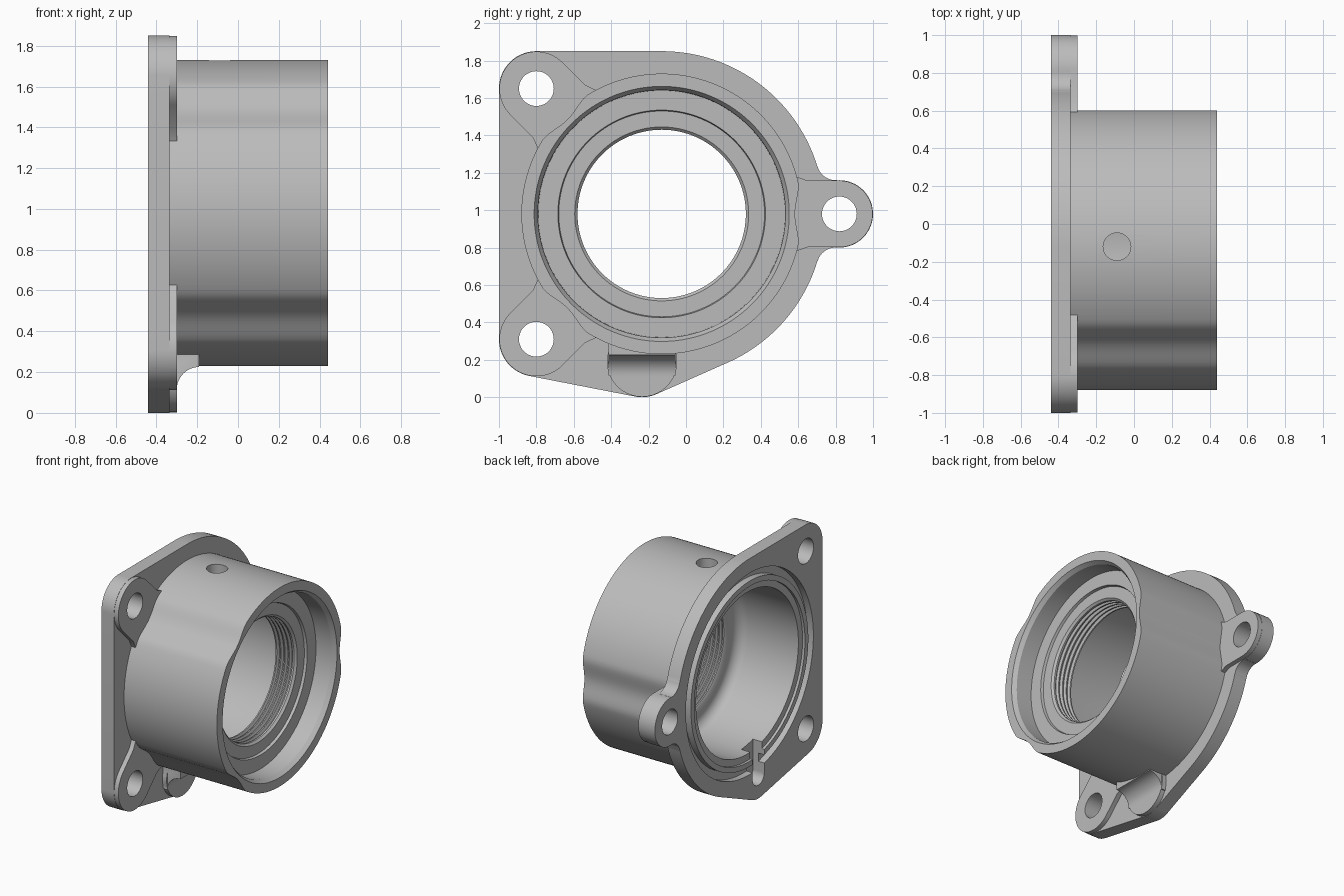
import bpy, bmesh, math
from mathutils import Vector

cube = bpy.data.objects.get("Cube")
if cube:
    bpy.data.objects.remove(cube, do_unlink=True)

metal = bpy.data.materials.new("plain_grey_metal")
metal.use_nodes = True
GREY = (0.5, 0.5, 0.5, 1)
metal.diffuse_color = GREY
metal.node_tree.nodes["Principled BSDF"].inputs["Base Color"].default_value = GREY

AXIS = (-0.13, 0.98)
BOLTS = [(-0.80, 1.65, 0.20), (-0.80, 0.31, 0.20), (0.82, 0.98, 0.18)]
BACK, WEB, PAD, RIM = -0.44, -0.335, -0.30, 0.44


def arc(c, r, a0, a1, n=20):
    angles = [math.radians(a0 + (a1 - a0) * i / n) for i in range(n + 1)]
    return [(c[0] + r * math.cos(a), c[1] + r * math.sin(a)) for a in angles]


def finish(bm, name):
    bmesh.ops.remove_doubles(bm, verts=bm.verts, dist=0.0005)
    bmesh.ops.recalc_face_normals(bm, faces=bm.faces)
    mesh = bpy.data.meshes.new(name)
    bm.to_mesh(mesh)
    bm.free()
    mesh.materials.append(metal)
    ob = bpy.data.objects.new(name, mesh)
    bpy.context.collection.objects.link(ob)
    return ob


def prism(name, pts, lo, hi, place=lambda a, b, t: (t, a, b)):
    """Extrude a closed outline from lo to hi; place maps it into space."""
    bm = bmesh.new()
    face = bm.faces.new([bm.verts.new(place(a, b, lo)) for a, b in pts])
    out = bmesh.ops.extrude_face_region(bm, geom=[face])
    move = Vector(place(0, 0, hi)) - Vector(place(0, 0, lo))
    moved = [v for v in out["geom"] if isinstance(v, bmesh.types.BMVert)]
    bmesh.ops.translate(bm, verts=moved, vec=move)
    # Keep the starting cap so the solid is closed
    if not face.is_valid:
        bm.faces.new([v for v in bm.verts if v not in moved])
    return finish(bm, name)


def lathe(name, profile, steps=128):
    """Spin (x, radius) points around the barrel axis."""
    bm = bmesh.new()
    verts = [bm.verts.new((x, AXIS[0], AXIS[1] + r)) for x, r in profile]
    edges = [bm.edges.new(p) for p in zip(verts, verts[1:])]
    bmesh.ops.spin(bm, geom=verts + edges, cent=(0, *AXIS), axis=(1, 0, 0),
                   angle=math.tau, steps=steps)
    return finish(bm, name)


def combine(base, parts, operation):
    for part in parts:
        mod = base.modifiers.new(part.name, "BOOLEAN")
        mod.operation, mod.solver, mod.object = operation, "EXACT", part
        bpy.context.view_layer.objects.active = base
        bpy.ops.object.modifier_apply(modifier=mod.name)
        bpy.data.objects.remove(part, do_unlink=True)


# Flange plate outline, with blended ear on the far side
drain = (-0.235, 0.19)
outline = (arc(BOLTS[0], 0.20, 180, 90) + arc(AXIS, 0.87, 90, 17, 40)
           + arc((0.80, 1.26), 0.10, 197, 274) + arc(BOLTS[2], 0.18, 94, -94, 36)
           + arc((0.80, 0.70), 0.10, 86, 163) + arc(AXIS, 0.87, -17, -67, 30)
           + arc(drain, 0.19, -67, -101) + arc(BOLTS[1], 0.20, -101, -180))
housing = prism("bearing_housing", outline, BACK, WEB)

# Barrel with shallow clearance scallops facing each bolt
barrel_outline = []
for i in range(180):
    a = math.tau * i / 180
    r = 0.75
    for y, z, _ in BOLTS:
        d = a - math.atan2(z - AXIS[1], y - AXIS[0])
        d = abs(math.degrees(math.atan2(math.sin(d), math.cos(d))))
        if d < 13:
            r -= 0.037 * math.cos(math.radians(90 * d / 13)) ** 1.5
    barrel_outline.append((AXIS[0] + r * math.cos(a), AXIS[1] + r * math.sin(a)))
parts = [prism("barrel", barrel_outline, -0.37, RIM)]

# Raised bolt pads running inward to the barrel
for y, z, r in BOLTS:
    r -= 0.002
    a = math.degrees(math.atan2(z - AXIS[1], y - AXIS[0]))
    pad = arc((y, z), r, a - 90, a + 90, 28)
    inward = Vector((AXIS[0] - y, AXIS[1] - z)).normalized()
    side = Vector((inward.y, -inward.x))
    for reach, half in ((0.17, r), (0.24, r + 0.025), (0.28, r + 0.06)):
        p = Vector((y, z)) + inward * reach
        pad.append(tuple(p + side * half))
        pad.insert(0, tuple(p - side * half))
    parts.append(prism("bolt_pad", pad, -0.38, PAD))

# Drain pad and the concave blend rising to the barrel
parts.append(prism("drain_pad", arc(drain, 0.188, 0, 351, 39), -0.38, PAD))
blend = [(-0.36, 0.33), (-0.19, 0.33)] + arc((-0.19, 0.115), 0.11, 90, 180, 14) + [(-0.36, 0.115)]
parts.append(prism("drain_blend", blend, -0.415, -0.055, lambda a, b, t: (a, t, b)))
combine(housing, parts, "UNION")

# Stepped bore with a threaded neck
bore = [(-0.6, 0), (-0.6, 0.66), (-0.42, 0.66), (-0.42, 0.61), (0.0, 0.61)]
bore += arc((0.0, 0.53), 0.08, 90, 0, 8)[1:] + [(0.08, 0.47), (0.09, 0.45)]
for k in range(4):
    x = 0.10 + k * 0.035
    bore += [(x, 0.45), (x + 0.008, 0.47), (x + 0.018, 0.47), (x + 0.026, 0.45)]
bore += [(0.245, 0.45), (0.26, 0.465), (0.26, 0.55), (0.28, 0.555),
         (0.28, 0.66), (0.41, 0.662), (RIM, 0.682), (0.6, 0.682), (0.6, 0)]
cuts = [lathe("bore_cutter", bore)]

# Seal groove in the mounting face
cuts.append(lathe("groove_cutter", [(-0.6, 0.70), (-0.6, 0.76), (-0.39, 0.76),
                                    (-0.39, 0.70), (-0.6, 0.70)]))

# Bolt holes, drain slot and the port on top of the barrel
for y, z, _ in BOLTS:
    cuts.append(prism("bolt_hole_cutter", arc((y, z), 0.093, 0, 350, 35), -0.6, 0))
slot = arc((drain[0], 0.17), 0.07, 180, 360) + [(drain[0] + 0.07, 0.45), (drain[0] - 0.07, 0.45)]
cuts.append(prism("drain_slot_cutter", slot, -0.6, -0.345))
cuts.append(prism("port_cutter", arc((-0.09, -0.12), 0.073, 0, 350, 35), 1.1, 2.0,
                  lambda a, b, t: (a, b, t)))
combine(housing, cuts, "DIFFERENCE")

bpy.ops.object.select_all(action="DESELECT")
housing.select_set(True)
bpy.context.view_layer.objects.active = housing
bpy.ops.object.shade_smooth_by_angle(angle=math.radians(28))
